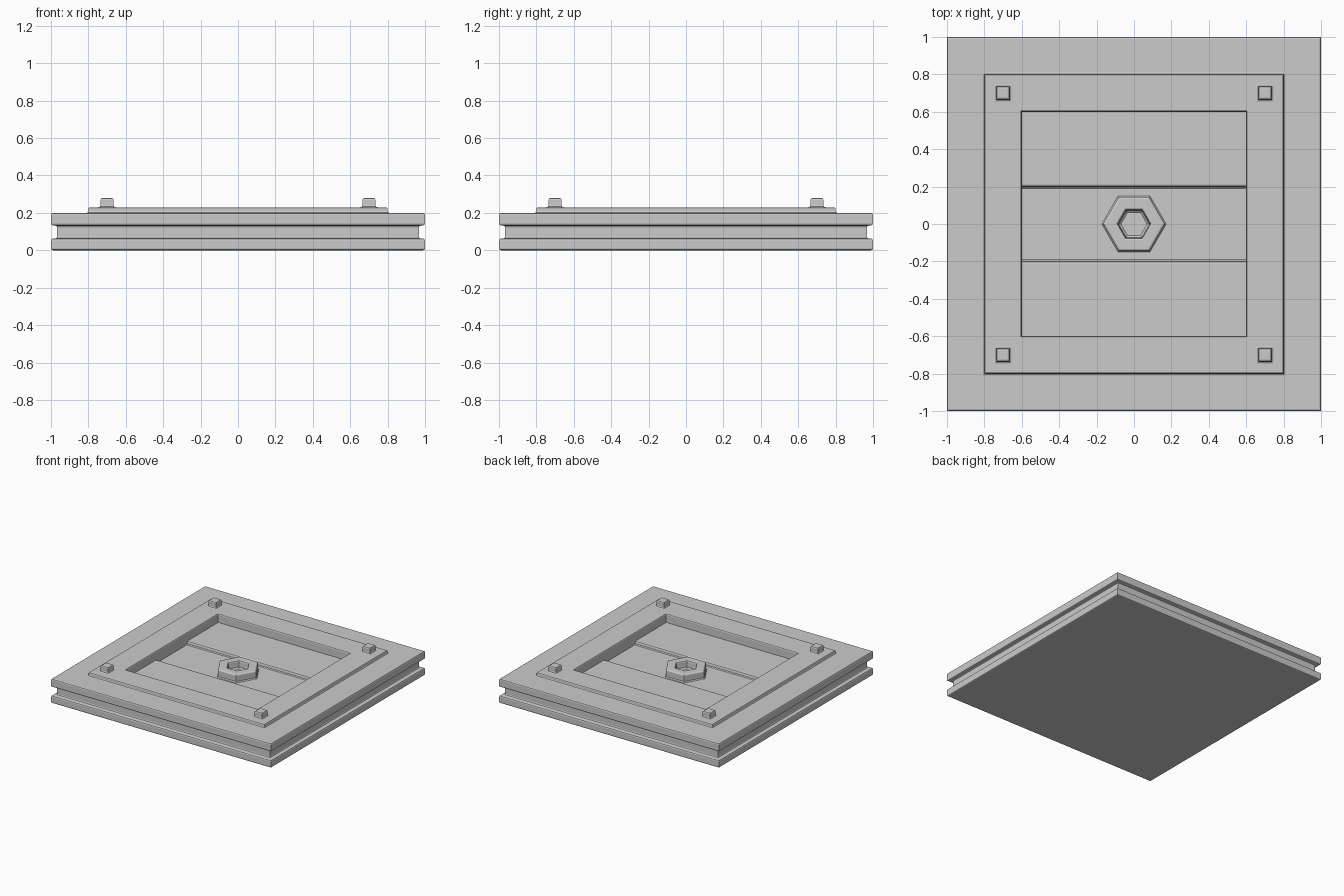
import bpy, bmesh, math

if "Cube" in bpy.data.objects:
    bpy.data.objects.remove(bpy.data.objects["Cube"])


def make_object(name, bm):
    bmesh.ops.recalc_face_normals(bm, faces=bm.faces[:])
    mesh = bpy.data.meshes.new(name)
    bm.to_mesh(mesh)
    bm.free()
    obj = bpy.data.objects.new(name, mesh)
    bpy.context.collection.objects.link(obj)
    return obj


def loft(name, profile, sides, centre=(0, 0), cap_start=True, cap_end=True):
    """Sweep (size, z) pairs around a polygon; size is half width for squares."""
    bm = bmesh.new()
    turn, k = (math.pi / 4, math.sqrt(2)) if sides == 4 else (0, 1)
    rings = []
    for size, z in profile:
        ring = []
        for i in range(sides):
            a = turn + 2 * math.pi * i / sides
            ring.append(bm.verts.new((centre[0] + size * k * math.cos(a),
                                      centre[1] + size * k * math.sin(a), z)))
        rings.append(ring)
    for lo, hi in zip(rings, rings[1:]):
        for i in range(sides):
            j = (i + 1) % sides
            bm.faces.new((lo[i], lo[j], hi[j], hi[i]))
    if cap_start:
        bm.faces.new(rings[0])
    if cap_end:
        bm.faces.new(rings[-1])
    return make_object(name, bm)


LOW, HIGH = 0.13, 0.158

# Grooved plate with raised frame and square recess
loft("base_plate", [
    (0.99, 0), (0.997, 0.003), (1, 0.01),
    (1, 0.052), (0.997, 0.059), (0.99, 0.062),
    (0.977, 0.063), (0.97, 0.066), (0.967, 0.073),
    (0.967, 0.122), (0.97, 0.129), (0.977, 0.132),
    (0.99, 0.133), (0.997, 0.136), (1, 0.143),
    (1, 0.19), (0.997, 0.197), (0.99, 0.2),
    (0.81, 0.2), (0.803, 0.203), (0.8, 0.21),
    (0.8, 0.22), (0.797, 0.227), (0.79, 0.23),
    (0.61, 0.23), (0.603, 0.227), (0.6, 0.22), (0.6, LOW),
], 4, cap_end=False)

# Recess floor with a sunken central channel running along x
half = [(0.6, HIGH), (0.21, HIGH), (0.203, HIGH - 0.003),
        (0.2, HIGH - 0.01), (0.198, LOW + 0.006), (0.19, LOW)]
section = [(-y, z) for y, z in half] + half[::-1]
bm = bmesh.new()
left = [bm.verts.new((-0.6, y, z)) for y, z in section]
right = [bm.verts.new((0.6, y, z)) for y, z in section]
for i in range(len(section) - 1):
    bm.faces.new((left[i], right[i], right[i + 1], left[i + 1]))
floor = make_object("recess_floor", bm)
if floor.data.polygons[0].normal.z < 0:
    floor.data.flip_normals()

# Central hexagonal nut with tapered socket
loft("hex_nut", [
    (0.172, LOW), (0.165, LOW + 0.008), (0.165, 0.185), (0.16, 0.192), (0.153, 0.195),
    (0.098, 0.195), (0.09, 0.192), (0.086, 0.185),
    (0.083, LOW + 0.012), (0.07, LOW + 0.002),
], 6, cap_start=False)

# Corner studs with flared feet
for sx in (-1, 1):
    for sy in (-1, 1):
        loft("corner_stud", [
            (0.045, 0.23), (0.038, 0.233), (0.035, 0.24),
            (0.035, 0.27), (0.032, 0.277), (0.025, 0.28),
        ], 4, centre=(0.7 * sx, 0.7 * sy), cap_start=False)
